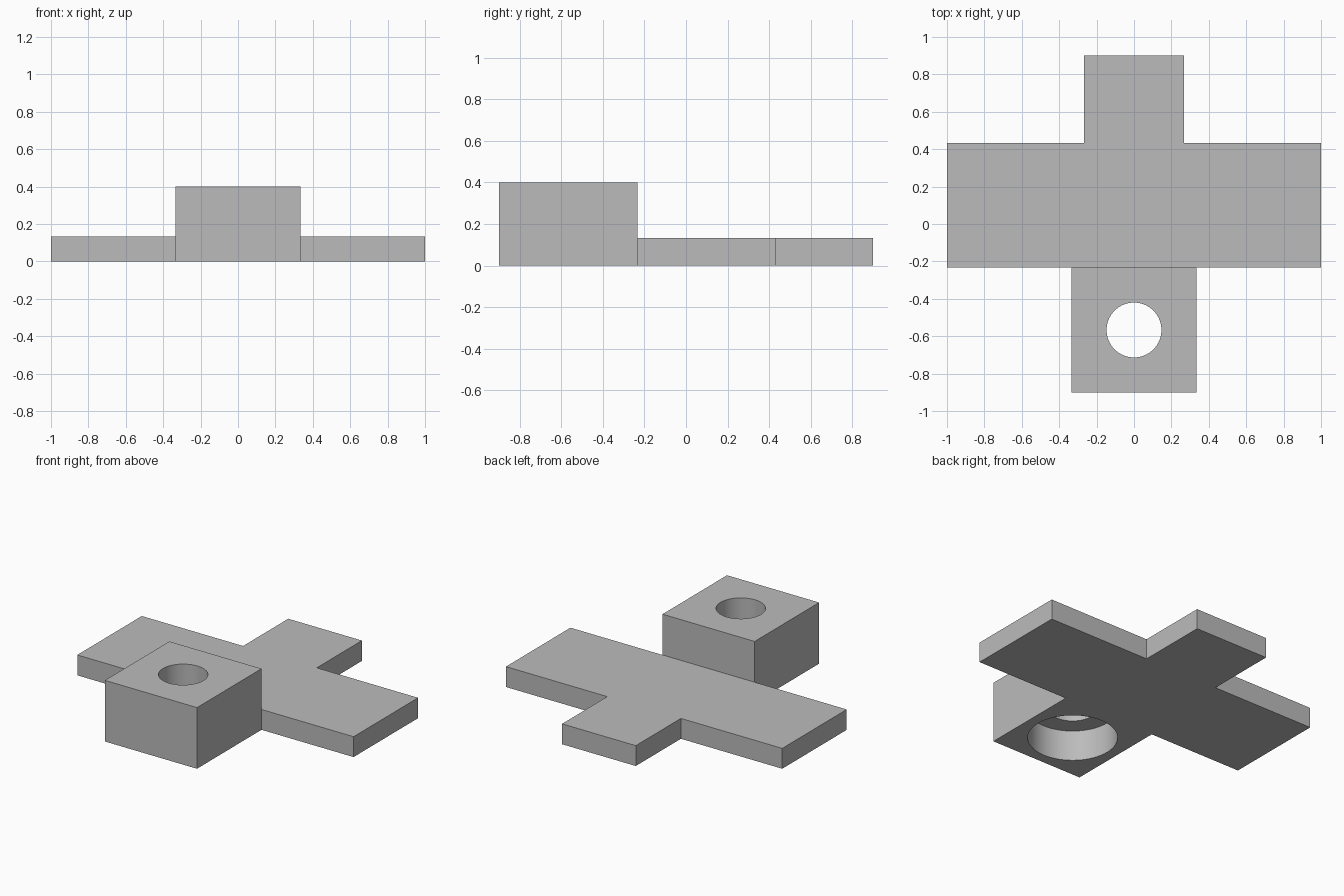
import bpy
import bmesh
import math

if "Cube" in bpy.data.objects:
    bpy.data.objects.remove(bpy.data.objects["Cube"], do_unlink=True)

U = 1 / 15  # design unit

grey = bpy.data.materials.new("plain grey")
grey.use_nodes = True
grey.diffuse_color = (0.5, 0.5, 0.5, 1)
grey.node_tree.nodes["Principled BSDF"].inputs["Base Color"].default_value = (0.5, 0.5, 0.5, 1)


def prism(name, outline, z0, z1):
    """Extrude a closed outline between two heights."""
    bm = bmesh.new()
    face = bm.faces.new([bm.verts.new((x, y, z0)) for x, y in outline])
    top = bmesh.ops.extrude_face_region(bm, geom=[face])["geom"]
    verts = [v for v in top if isinstance(v, bmesh.types.BMVert)]
    bmesh.ops.translate(bm, verts=verts, vec=(0, 0, z1 - z0))
    bmesh.ops.recalc_face_normals(bm, faces=bm.faces)
    mesh = bpy.data.meshes.new(name)
    bm.to_mesh(mesh)
    bm.free()
    mesh.materials.append(grey)
    obj = bpy.data.objects.new(name, mesh)
    bpy.context.collection.objects.link(obj)
    return obj


def circle(radius, cy, n=64):
    angles = [2 * math.pi * i / n for i in range(n)]
    return [(radius * math.cos(a), cy + radius * math.sin(a)) for a in angles]


def combine(target, other, operation):
    """Apply a boolean and discard the helper."""
    mod = target.modifiers.new(operation.lower(), "BOOLEAN")
    mod.operation = operation
    mod.solver = "EXACT"
    mod.object = other
    bpy.context.view_layer.objects.active = target
    bpy.ops.object.modifier_apply(modifier=mod.name)
    bpy.data.objects.remove(other, do_unlink=True)


# Flat T-shaped plate: right half mirrored to the left
front, shoulder, back = -3.5 * U, 6.5 * U, 13.5 * U
half = [(1, front), (1, shoulder), (4 * U, shoulder), (4 * U, back)]
body = prism("mounting_bracket", half + [(-x, y) for x, y in reversed(half)], 0, 2 * U)

# Tall block at the front
w = 5 * U
block = prism("block", [(-w, -13.5 * U), (w, -13.5 * U), (w, front), (-w, front)], 0, 6 * U)
combine(body, block, "UNION")

# Through hole with a wide counterbore underneath
hole_y = -8.5 * U
combine(body, prism("counterbore", circle(4 * U, hole_y), -U, 3 * U), "DIFFERENCE")
combine(body, prism("bore", circle(2.2 * U, hole_y), 2 * U, 7 * U), "DIFFERENCE")

# Smooth bore walls, crisp edges
bpy.ops.object.select_all(action="DESELECT")
body.select_set(True)
bpy.context.view_layer.objects.active = body
bpy.ops.object.shade_smooth_by_angle(angle=math.radians(30))
